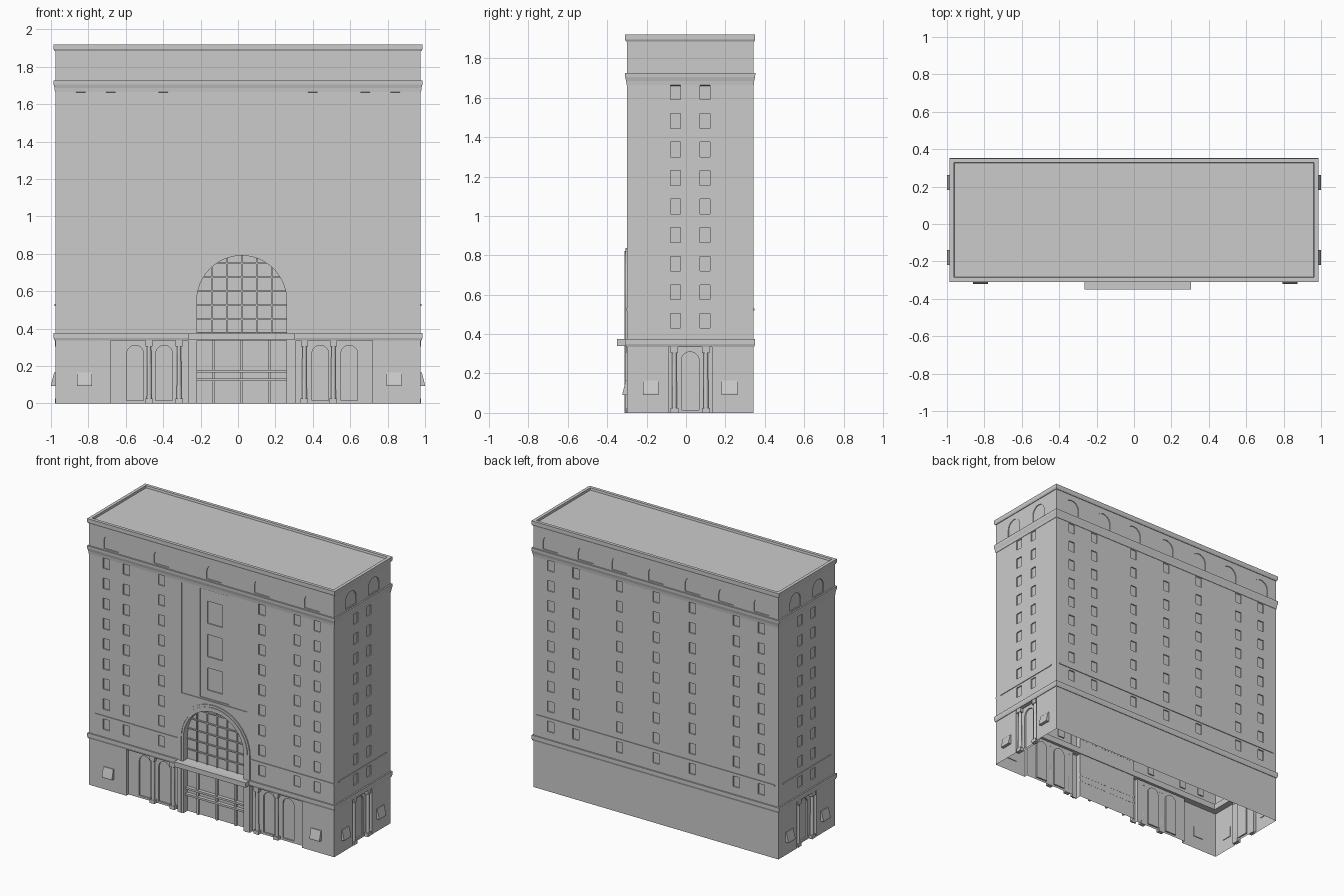
import bpy, bmesh
from math import pi, sin, cos, sqrt

old = bpy.data.objects.get("Cube")
if old:
    bpy.data.objects.remove(old, do_unlink=True)

stone = bpy.data.materials.new("grey_stone")
stone.use_nodes = True
stone.diffuse_color = (0.6, 0.6, 0.6, 1)
stone.node_tree.nodes["Principled BSDF"].inputs["Base Color"].default_value = (0.6, 0.6, 0.6, 1)

X, Y0, Y1 = 0.977, -0.30, 0.342      # wall planes
MID = (Y0 + Y1) / 2
ARCH_X, SPRING, ARCH_R = 0.02, 0.55, 0.24

# Each wall maps (along, height, outward) to world space
WALLS = {
    "front": lambda u, z, w: (u, Y0 - w, z),
    "back": lambda u, z, w: (u, Y1 + w, z),
    "right": lambda u, z, w: (X + w, u, z),
    "left": lambda u, z, w: (-X - w, u, z),
}


def finish(name, bm):
    bmesh.ops.recalc_face_normals(bm, faces=bm.faces)
    mesh = bpy.data.meshes.new(name)
    bm.to_mesh(mesh)
    bm.free()
    mesh.materials.append(stone)
    obj = bpy.data.objects.new(name, mesh)
    bpy.context.collection.objects.link(obj)
    return obj


def prism(bm, wall, outline, w0, w1):
    """Extrude an outline drawn on a wall from depth w0 to w1."""
    place = WALLS[wall]
    a = [bm.verts.new(place(u, z, w0)) for u, z in outline]
    b = [bm.verts.new(place(u, z, w1)) for u, z in outline]
    bm.faces.new(a)
    bm.faces.new(b[::-1])
    for i in range(len(a)):
        j = (i + 1) % len(a)
        bm.faces.new((a[i], b[i], b[j], a[j]))


def rect(u, half, z0, z1):
    return [(u - half, z0), (u + half, z0), (u + half, z1), (u - half, z1)]


def arch(u, half, z0, spring, n=16):
    curve = [(u + half * cos(pi * i / n), spring + half * sin(pi * i / n)) for i in range(n + 1)]
    return [(u - half, z0), (u + half, z0)] + curve


def arch_band(u, outer, inner, z0, n=24):
    out = arch(u, outer, z0, SPRING, n)[1:] + [(u - outer, z0)]
    inn = arch(u, inner, z0, SPRING, n)[1:] + [(u - inner, z0)]
    return out + inn[::-1]


def ring(name, profile):
    """Sweep an (offset, height) profile around the whole building."""
    bm = bmesh.new()
    loops = []
    for o, z in profile:
        corners = ((-X - o, Y0 - o), (X + o, Y0 - o), (X + o, Y1 + o), (-X - o, Y1 + o))
        loops.append([bm.verts.new((x, y, z)) for x, y in corners])
    for k, a in enumerate(loops):
        b = loops[(k + 1) % len(loops)]
        for i in range(4):
            j = (i + 1) % 4
            bm.faces.new((a[i], a[j], b[j], b[i]))
    return finish(name, bm)


def parts(name, items):
    bm = bmesh.new()
    for item in items:
        prism(bm, *item)
    return finish(name, bm)


# Layout
columns = {
    "front": [s * u for u in (0.84, 0.68, 0.40) for s in (-1, 1)],
    "back": [0.0] + [s * u for u in (0.84, 0.64, 0.29) for s in (-1, 1)],
    "right": [MID - 0.075, MID + 0.075],
    "left": [MID - 0.075, MID + 0.075],
}
friezes = {
    "front": [-0.8, -0.4, ARCH_X, 0.4, 0.8],
    "back": [-0.84, -0.56, -0.29, 0, 0.29, 0.56, 0.84],
    "right": [MID - 0.13, MID + 0.13],
    "left": [MID - 0.13, MID + 0.13],
}
rows = [0.43] + [0.575 + 0.145 * i for i in range(8)]
porches = [("front", -0.47, 0.21), ("front", 0.515, 0.205),
           ("right", MID, 0.11), ("left", MID, 0.11)]
doors = [("front", u) for u in (-0.55, -0.395, 0.44, 0.595)]
doors += [("right", MID), ("left", MID)]

# Recesses cut into the walls, shallow ones first
windows, bays = [], []
for wall, places in columns.items():
    for u in places:
        for z in rows:
            windows.append((wall, rect(u, 0.025, z, z + 0.075), -0.008, 0.05))
    for u in friezes[wall]:
        windows.append((wall, arch(u, 0.06, 1.735, 1.785), -0.006, 0.05))
for wall, u, half in porches:
    bays.append((wall, rect(u, half, -0.05, 0.335), -0.025, 0.05))
bays.append(("front", arch(ARCH_X, ARCH_R, -0.05, SPRING, 24), -0.04, 0.05))
bays.append(("front", rect(ARCH_X, 0.26, 0.86, 1.655), -0.005, 0.05))
insets = [(w, arch(u, 0.045, 0.015, 0.265), -0.035, 0.05) for w, u in doors]
insets.append(("front", rect(ARCH_X, 0.115, 0.87, 1.65), -0.01, 0.05))
panes = [("front", rect(ARCH_X, 0.06, z, z + 0.16), -0.018, 0.05) for z in (0.93, 1.17, 1.41)]

# Main block
body = bmesh.new()
prism(body, "front", rect(0, X, 0, 1.905), 0, Y0 - Y1)
body = finish("building_walls", body)
for stage in (windows + bays, insets, panes):
    cutter = parts("recess_cutter", stage)
    cutter.hide_render = True
    mod = body.modifiers.new("recess", "BOOLEAN")
    mod.operation, mod.solver, mod.object = "DIFFERENCE", "EXACT", cutter
    dg = bpy.context.evaluated_depsgraph_get()
    cut = bpy.data.meshes.new_from_object(body.evaluated_get(dg))
    body.modifiers.clear()
    body.data = cut
    bpy.data.objects.remove(cutter, do_unlink=True)

# Open underside
bm = bmesh.new()
bm.from_mesh(body.data)
base = [f for f in bm.faces if all(v.co.z < 0.001 for v in f.verts)]
bmesh.ops.delete(bm, geom=base, context="FACES")
bm.to_mesh(body.data)
bm.free()

# Mouldings running around the building
ring("cornice", [(-0.01, 1.66), (0.002, 1.665), (0.004, 1.685), (0.009, 1.705),
                 (0.010, 1.725), (-0.01, 1.725)])
ring("parapet_rim", [(-0.02, 1.885), (0.004, 1.885), (0.009, 1.895), (0.009, 1.92), (-0.014, 1.92)])
ring("ground_floor_ledge", [(-0.045, 0.335), (0.004, 0.335), (0.009, 0.35), (0.009, 0.375), (-0.045, 0.378)])

# String course
parts("string_course", [
    ("front", rect(-0.6, 0.335, 0.52, 0.53), -0.012, 0.005),
    ("front", rect(0.64, 0.335, 0.52, 0.53), -0.012, 0.005),
    ("back", rect(0, 0.95, 0.52, 0.53), -0.012, 0.005),
    ("right", rect(MID, 0.27, 0.52, 0.53), -0.012, 0.005),
    ("left", rect(MID, 0.27, 0.52, 0.53), -0.012, 0.005)])

# Entrance arch, canopy and glazing bars
parts("arch_surround", [
    ("front", arch_band(ARCH_X, 0.288, ARCH_R, 0), -0.002, 0.007),
    ("front", arch_band(ARCH_X, 0.272, 0.255, 0), 0.006, 0.011)])
parts("entrance_canopy", [("front", rect(ARCH_X, 0.285, 0.34, 0.375), -0.04, 0.05)])
bars = []
for i in range(-2, 3):
    u = i * 0.08
    bars.append(("front", rect(ARCH_X + u, 0.004, 0.375, SPRING + sqrt(ARCH_R**2 - u**2)), -0.041, -0.03))
for i in range(5):
    z = 0.45 + 0.075 * i
    half = sqrt(ARCH_R**2 - max(0, z - SPRING)**2)
    bars.append(("front", rect(ARCH_X, half, z - 0.004, z + 0.004), -0.041, -0.031))
parts("arch_window_bars", bars)
lobby = [("front", rect(ARCH_X, ARCH_R, z, z + 0.014), -0.041, -0.015) for z in (0.12, 0.165)]
lobby += [("front", rect(ARCH_X + u, 0.007, 0, 0.34), -0.041, -0.025) for u in (-0.15, 0, 0.15)]
parts("entrance_frame", lobby)

# Porch columns with plinth and capital
posts = [("front", u) for u in (-0.475, -0.315, 0.355, 0.51)]
posts += [(w, MID + s * 0.08) for w in ("right", "left") for s in (-1, 1)]
for wall, u in posts:
    bm = bmesh.new()
    for half, z0, z1, w in ((0.02, 0, 0.025, 0.002), (0.019, 0.305, 0.335, 0.001)):
        prism(bm, wall, rect(u, half, z0, z1), -0.026, w)
    shaft = bmesh.ops.create_cone(bm, segments=12, radius1=0.013, radius2=0.011, depth=0.29)
    bmesh.ops.translate(bm, verts=shaft["verts"], vec=WALLS[wall](u, 0.165, -0.013))
    finish(wall + "_porch_column", bm)

# Sloping wall vents
vents = [("front", -0.82), ("front", 0.835)]
vents += [(w, MID + s * 0.2) for w in ("right", "left") for s in (-1, 1)]
for wall, u in vents:
    bm = bmesh.new()
    place = WALLS[wall]
    section = ((-0.005, 0.092), (0.022, 0.092), (0.022, 0.1), (0.006, 0.165), (-0.005, 0.165))
    ends = [[bm.verts.new(place(u + s * 0.04, z, w)) for w, z in section] for s in (-1, 1)]
    bm.faces.new(ends[0])
    bm.faces.new(ends[1][::-1])
    for i in range(len(section)):
        j = (i + 1) % len(section)
        bm.faces.new((ends[0][i], ends[1][i], ends[1][j], ends[0][j]))
    finish(wall + "_wall_vent", bm)
